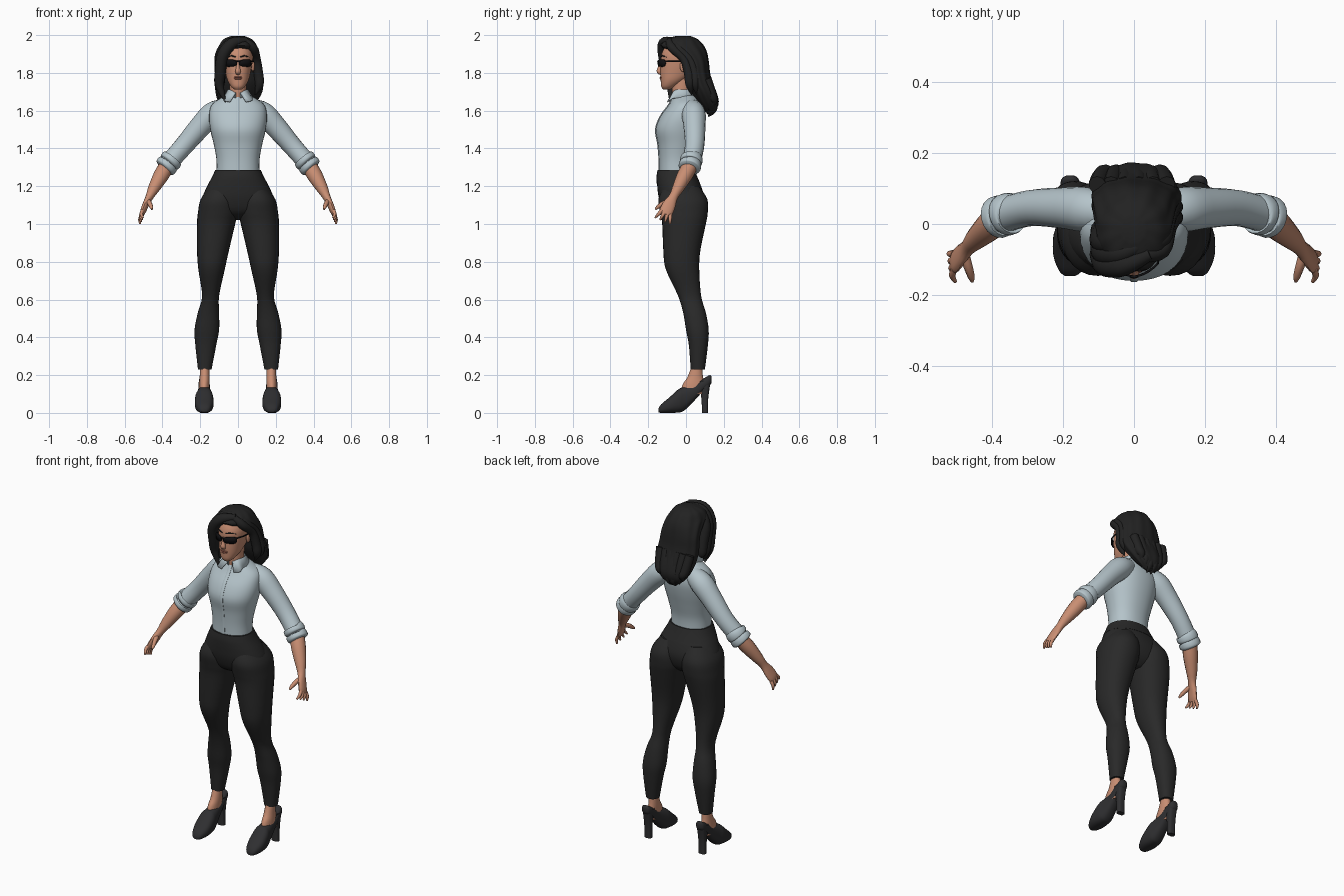
import bpy, bmesh
from math import sin, cos, pi, tau, copysign, radians
from mathutils import Vector, Matrix

default_cube = bpy.data.objects.get("Cube")
if default_cube:
    bpy.data.objects.remove(default_cube, do_unlink=True)


def material(name, red, green, blue):
    mat = bpy.data.materials.new(name)
    mat.use_nodes = True
    colour = (red, green, blue, 1)
    mat.diffuse_color = colour
    shader = mat.node_tree.nodes["Principled BSDF"]
    shader.inputs["Base Color"].default_value = colour
    shader.inputs["Roughness"].default_value = .8
    return mat


SKIN = material("warm skin", .58, .27, .17)
LIPS = material("muted lips", .38, .13, .09)
SHIRT = material("pale blue grey cloth", .46, .55, .59)
TROUSER = material("charcoal cloth", .022, .022, .022)
LEATHER = material("dark leather", .028, .028, .03)
HAIR = material("black hair", .016, .016, .016)
GLASS = material("black glass", .005, .005, .006)
parts = []


def finish(name, bm, mat, mirror=False, thickness=0):
    bmesh.ops.recalc_face_normals(bm, faces=bm.faces)
    mesh = bpy.data.meshes.new(name)
    bm.to_mesh(mesh)
    bm.free()
    mesh.materials.append(mat)
    obj = bpy.data.objects.new(name, mesh)
    bpy.context.collection.objects.link(obj)
    if thickness:
        solid = obj.modifiers.new("Thickness", 'SOLIDIFY')
        solid.thickness = thickness
        solid.offset = 0
    if mirror:
        obj.modifiers.new("Mirror", 'MIRROR')
    parts.append(obj)
    return obj


def spline(rows, steps=4):
    """Smoothly interpolated copies of a few key rows."""
    result = []
    last = len(rows) - 1
    for i in range(last):
        a, b, c, d = rows[max(i - 1, 0)], rows[i], rows[i + 1], rows[min(i + 2, last)]
        for s in range(steps):
            t = s / steps
            result.append([q + t / 2 * (r - p + t * (2 * p - 5 * q + 4 * r - s2 + t * (3 * (q - r) + s2 - p)))
                           for p, q, r, s2 in zip(a, b, c, d)])
    return result + [list(rows[-1])]


def skin_rings(name, rings, mat, mirror):
    bm = bmesh.new()
    loops = [[bm.verts.new(p) for p in ring] for ring in rings]
    count = len(loops[0])
    for low, high in zip(loops, loops[1:]):
        for i in range(count):
            j = (i + 1) % count
            bm.faces.new((low[i], low[j], high[j], high[i]))
    bm.faces.new(loops[0])
    bm.faces.new(loops[-1])
    return finish(name, bm, mat, mirror)


def body(name, rows, mat, mirror=False, axis='z', power=2, ripple=0, sides=28):
    """Loft through rows of (position, x min, x max, depth min, depth max)."""
    rings = []
    for pos, x0, x1, d0, d1 in spline(rows):
        ring = []
        for i in range(sides):
            a = tau * i / sides
            grow = 1 + ripple * cos(11 * a)
            u, v = (copysign(abs(k) ** (2 / power), k) * grow for k in (cos(a), sin(a)))
            x, d = (x0 + x1 + u * (x1 - x0)) / 2, (d0 + d1 + v * (d1 - d0)) / 2
            ring.append((x, d, pos) if axis == 'z' else (x, pos, d))
        rings.append(ring)
    return skin_rings(name, rings, mat, mirror)


def tube(name, rows, mat, mirror=False, ref=(1, 0, 0), sides=14):
    """Sweep along rows of (x, y, z, radius[, second radius])."""
    rows = spline([tuple(r) if len(r) == 5 else (*r, r[3]) for r in rows])
    points = [Vector(r[:3]) for r in rows]
    rings = []
    for i, (p, row) in enumerate(zip(points, rows)):
        tangent = (points[min(i + 1, len(points) - 1)] - points[max(i - 1, 0)]).normalized()
        u = tangent.cross(Vector(ref)).normalized()
        v = u.cross(tangent)
        rings.append([p + u * row[3] * cos(tau * k / sides) + v * row[4] * sin(tau * k / sides)
                      for k in range(sides)])
    return skin_rings(name, rings, mat, mirror)


def ball(name, centre, size, mat, mirror=False):
    bm = bmesh.new()
    bmesh.ops.create_uvsphere(bm, u_segments=16, v_segments=10, radius=1,
                              matrix=Matrix.Translation(centre) @ Matrix.Diagonal((*size, 1)))
    return finish(name, bm, mat, mirror)


def even(rows):
    """Expand (z, half width, front, back) to a symmetric body row."""
    return [(z, -w, w, front, back) for z, w, front, back in rows]


# Blouse torso and button placket
torso = even([(1.26, .114, -.142, .04), (1.34, .114, -.142, .042), (1.42, .128, -.148, .06),
              (1.5, .147, -.16, .08), (1.57, .153, -.135, .09), (1.63, .14, -.092, .08),
              (1.67, .085, -.07, .06), (1.69, .05, -.06, .03)])
body("blouse_torso", torso, SHIRT, power=2.2, sides=36)
tube("button_placket", [(0, r[3], r[0], .004, .011) for r in torso[:-1]], SHIRT)

# Sleeves with rolled cuffs
tube("sleeve", [(.06, .03, 1.62, .045), (.13, .04, 1.585, .063), (.2, .045, 1.515, .058),
                (.29, .045, 1.41, .051), (.37, .025, 1.32, .05)], SHIRT, True, sides=20)
for label, shift in (("upper", 0), ("lower", 1)):
    x, y, z = .342 + shift * .023, .031 - shift * .007, 1.353 - shift * .028
    tube("cuff_roll_" + label, [(x, y, z, .047), (x + .005, y, z - .006, .058),
                                (x + .02, y - .006, z - .025, .059),
                                (x + .026, y - .008, z - .032, .047)], SHIRT, True, sides=20)

# Turned-down collar, open at the throat
bm = bmesh.new()
strips = []
for i in range(33):
    a = -pi / 2 + .22 + (tau - .44) * i / 32
    tip = max(0, -sin(a)) ** 4
    strips.append([bm.verts.new((r * cos(a) * (1 + spread * tip), -.022 + r * sin(a), z - drop * tip))
                   for r, z, spread, drop in ((.05, 1.68, 0, .015), (.053, 1.71, 0, .02),
                                              (.078, 1.668, 1.6, .025))])
for left, right in zip(strips, strips[1:]):
    for k in range(2):
        bm.faces.new((left[k], right[k], right[k + 1], left[k + 1]))
finish("collar", bm, SHIRT, thickness=.006)

# Trousers
body("trouser_hips", even([(1.285, .118, -.148, .042), (1.24, .14, -.153, .06), (1.2, .163, -.152, .08),
                           (1.13, .19, -.142, .098), (1.06, .17, -.11, .08), (1.02, .05, -.04, .04)]),
     TROUSER, power=2.2, sides=36)
body("waistband", even([(1.215, .156, -.155, .075), (1.25, .137, -.156, .06), (1.285, .121, -.151, .046)]),
     TROUSER, power=2.2, sides=36)
body("trouser_leg", [(1.2, .02, .15, -.12, .07), (1.13, .002, .198, -.146, .113),
                     (1.06, .001, .212, -.136, .115), (1, .015, .217, -.126, .105),
                     (.86, .048, .217, -.12, .076), (.76, .07, .21, -.107, .07),
                     (.62, .1, .19, -.042, .08), (.53, .1, .213, -.015, .105),
                     (.44, .1, .23, 0, .12), (.36, .115, .226, .015, .116),
                     (.23, .14, .212, .025, .1)], TROUSER, True, power=2.2)

# Feet and heeled shoes
body("ankle", [(.1, .15, .21, -.03, .1), (.15, .15, .207, -.018, .1),
               (.19, .15, .203, .008, .09), (.25, .153, .2, .03, .085)], SKIN, True)
body("shoe", [(-.146, .165, .195, .004, .022), (-.132, .147, .211, 0, .045),
              (-.09, .131, .227, 0, .08), (-.04, .13, .228, .002, .125), (-.01, .135, .221, .012, .137),
              (.04, .145, .212, .06, .152), (.09, .15, .209, .115, .18),
              (.125, .155, .205, .145, .2), (.136, .168, .192, .16, .19)],
     LEATHER, True, axis='y', power=2.5)
body("shoe_heel", [(0, .158, .202, .085, .116), (.08, .158, .202, .081, .118),
                   (.17, .152, .207, .068, .131)], LEATHER, True, power=3)

# Forearm and hand
tube("forearm", [(.37, .03, 1.32, .04), (.405, -.005, 1.26, .041), (.445, -.042, 1.19, .031),
                 (.468, -.066, 1.145, .024, .021), (.487, -.087, 1.105, .034, .017),
                 (.502, -.103, 1.07, .036, .015), (.509, -.11, 1.05, .03, .011)], SKIN, True)
for i, finger in enumerate(("little", "ring", "middle", "index")):
    k = (i - 1.5) * .017
    root = Vector((.507, -.106 - .9 * k, 1.06 + .42 * k))
    tip = Vector((.518 - .005 * i, -.085 - .026 * i, 1 + .011 * i))
    knuckle = (root + tip) / 2 + Vector((.007, 0, 0))
    tube(finger + "_finger", [(*root, .01), (*knuckle, .009), (*tip, .005)], SKIN, True, sides=8)
tube("thumb", [(.48, -.078, 1.125, .014), (.468, -.118, 1.11, .013),
               (.459, -.148, 1.09, .01), (.456, -.162, 1.078, .005)], SKIN, True, sides=8)

# Head, neck and face
body("neck", even([(1.63, .045, -.07, .02), (1.7, .044, -.074, .025), (1.8, .045, -.075, .04)]), SKIN)
body("head", even([(1.712, .018, -.12, -.085), (1.728, .037, -.131, -.055), (1.76, .056, -.134, -.005),
                   (1.8, .067, -.136, .04), (1.85, .076, -.134, .065), (1.9, .079, -.13, .075),
                   (1.95, .062, -.1, .055), (1.975, .025, -.04, .02)]), SKIN, power=2.2)
tube("nose", [(0, -.128, 1.862, .007), (0, -.138, 1.828, .011, .01),
              (0, -.142, 1.807, .013, .015), (0, -.132, 1.794, .006, .011)], SKIN)
for label, z, width in (("upper", 1.777, .024), ("lower", 1.769, .02)):
    ball(label + "_lip", (0, -.131, z), (width, .009, .005), LIPS)
ball("ear", (.079, -.015, 1.835), (.009, .018, .03), SKIN, True)
tube("eyebrow", [(.012, -.132, 1.884, .003), (.035, -.125, 1.89, .004), (.06, -.1, 1.883, .002)],
     HAIR, True, ref=(0, 1, 0), sides=8)

# Sunglasses: curved lenses, bridge and temples
bm = bmesh.new()
outline = []
for i in range(24):
    a = tau * i / 24
    u, v = (copysign(abs(k) ** .65, k) for k in (cos(a), sin(a)))
    x = .037 + .032 * u
    outline.append(bm.verts.new((x, -.147 + 8 * x * x, 1.852 + (.019 + .003 * u) * v)))
for i in range(11):
    bm.faces.new((outline[i], outline[i + 1], outline[22 - i], outline[23 - i]))
finish("lens", bm, GLASS, True, thickness=.006)
tube("glasses_bridge", [(-.012, -.147, 1.86, .004), (0, -.149, 1.862, .004), (.012, -.147, 1.86, .004)],
     GLASS, ref=(0, 1, 0), sides=8)
tube("glasses_temple", [(.066, -.112, 1.862, .005, .003), (.08, -.065, 1.861, .004, .003),
                        (.083, -.005, 1.86, .004, .003)], GLASS, True, sides=8)

# Hair mass with combed ridges
body("hair_mass", [(1.996, -.035, .03, -.05, .02), (1.978, -.078, .072, -.1, .062),
                   (1.945, -.1, .098, -.135, .093), (1.91, -.11, .109, -.08, .11),
                   (1.86, -.117, .117, -.022, .12), (1.8, -.12, .125, -.008, .127),
                   (1.75, -.12, .132, .002, .14), (1.7, -.115, .126, .025, .16),
                   (1.65, -.098, .1, .055, .173), (1.61, -.07, .065, .09, .163),
                   (1.58, -.03, .025, .115, .14)], HAIR, ripple=.02, sides=88)

# Ragged ends at the back
for i in range(6):
    x = -.09 + .034 * i
    low = 1.565 + .011 * abs(i - 2.5) ** 1.5
    tube("back_lock", [(x * 1.15, .11, 1.77, .025), (x, .137, 1.68, .026),
                       (x * .85, .145, low + .04, .02), (x * .75, .118, low, .003)], HAIR, sides=10)

# Swept fringe falling over the right side of the face
for i in range(3):
    back = .034 * i
    tube("fringe_lock", [(.045 - back / 3, -.085 + back, 1.972, .018),
                         (-.03 - back / 4, -.117 + back, 1.956, .03),
                         (-.08 - back / 6, -.117 + back, 1.892, .031), (-.094, -.095 + back, 1.8, .029),
                         (-.097, -.08 + back, 1.73, .023), (-.065 - back / 2, -.085 + back, 1.645 + back, .003)],
         HAIR, ref=(0, 1, 0))

# Shorter locks on the left, tucked behind the ear
for i in range(2):
    back = .03 * i
    tube("side_lock", [(.035, -.09 + back, 1.97, .018), (.079, -.073 + back, 1.933, .024),
                       (.098, -.012 + back, 1.875, .022), (.108, .014 + back, 1.8, .025),
                       (.113, .02 + back, 1.74, .023), (.092, .03 + back, 1.685, .004)], HAIR)

# Smooth shading with crisp creases
bpy.ops.object.select_all(action='DESELECT')
for obj in parts:
    obj.select_set(True)
bpy.context.view_layer.objects.active = parts[0]
bpy.ops.object.shade_smooth_by_angle(angle=radians(50))
